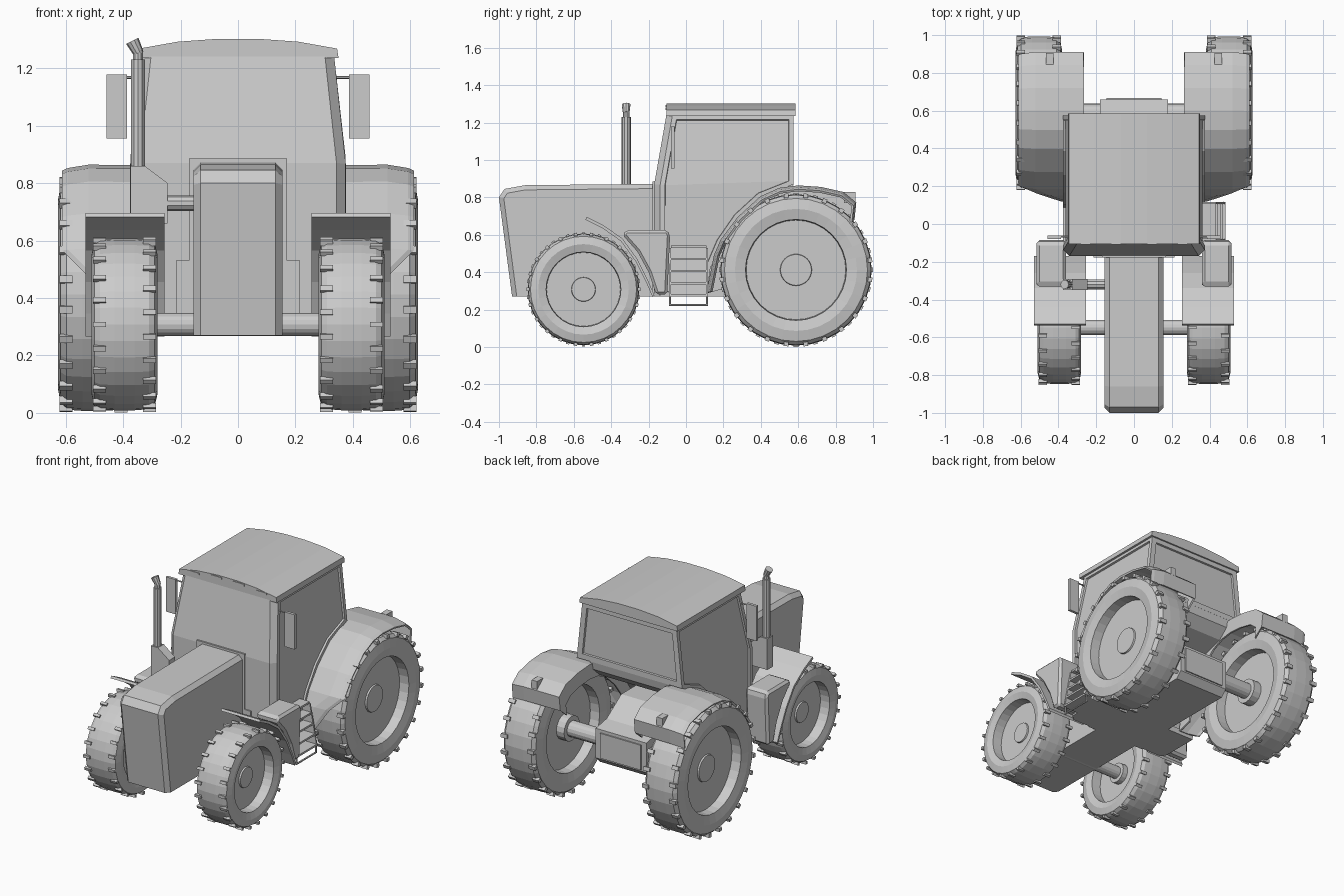
import bpy, bmesh, math
from mathutils import Vector, Matrix

if "Cube" in bpy.data.objects:
    bpy.data.objects.remove(bpy.data.objects["Cube"])


def finish(name, bm, mirror=False):
    bmesh.ops.recalc_face_normals(bm, faces=bm.faces[:])
    me = bpy.data.meshes.new(name)
    bm.to_mesh(me)
    bm.free()
    ob = bpy.data.objects.new(name, me)
    bpy.context.collection.objects.link(ob)
    if mirror:
        ob.modifiers.new("Mirror", 'MIRROR')
    return ob


def prism_bm(pts, a, b, axis='x'):
    # Extrude a 2D outline along x (outline in yz) or along y (outline in xz)
    bm = bmesh.new()
    at = (lambda t, p: (t, p[0], p[1])) if axis == 'x' else (lambda t, p: (p[0], t, p[1]))
    A = [bm.verts.new(at(a, p)) for p in pts]
    B = [bm.verts.new(at(b, p)) for p in pts]
    bm.faces.new(A)
    bm.faces.new(B[::-1])
    for i in range(len(pts)):
        j = (i + 1) % len(pts)
        bm.faces.new((A[i], A[j], B[j], B[i]))
    bmesh.ops.recalc_face_normals(bm, faces=bm.faces[:])
    return bm


def prism(name, pts, a, b, axis='x', mirror=False, bevel=0):
    ob = finish(name, prism_bm(pts, a, b, axis), mirror)
    if bevel:
        m = ob.modifiers.new("Bevel", 'BEVEL')
        m.width, m.segments = bevel, 1
    return ob


def box(name, x, y, z, mirror=False, bevel=0):
    return prism(name, [(y[0], z[0]), (y[1], z[0]), (y[1], z[1]), (y[0], z[1])],
                 x[0], x[1], 'x', mirror, bevel)


def rod(name, p, q, r, n=12, mirror=False, r2=None):
    p, q = Vector(p), Vector(q)
    d = q - p
    bm = bmesh.new()
    mat = Matrix.Translation((p + q) / 2) @ d.to_track_quat('Z', 'Y').to_matrix().to_4x4()
    bmesh.ops.create_cone(bm, cap_ends=True, segments=n, radius1=r, radius2=r2 or r,
                          depth=d.length, matrix=mat)
    return finish(name, bm, mirror)


def recess(bm, faces, frame):
    # Flat frame around a sunken pane
    bmesh.ops.inset_region(bm, faces=faces, thickness=frame, depth=0, use_even_offset=True)
    bm.normal_update()
    bmesh.ops.inset_region(bm, faces=faces, thickness=0.002, depth=-0.012, use_even_offset=True)
    bm.normal_update()


def wheel(name, xi, xo, R, rim, hub, cy, cz, lugs, n=32):
    w = xo - xi
    half = [(0.075, rim * 0.985), (0.012, rim), (0.0, rim + (R - rim) * 0.4),
            (0.010, R * 0.93), (0.03, R - 0.010), (w * 0.35, R - 0.006)]
    prof = [(xi + 0.075, hub)] + [(xi + d, r) for d, r in half]
    prof += [(xo - d, r) for d, r in reversed(half)]
    prof += [(xo - 0.075, hub), (xo - 0.065, hub * 0.97)]
    bm = bmesh.new()
    rings = []
    for x, r in prof:
        rings.append([bm.verts.new((x, cy + r * math.cos(2 * math.pi * k / n),
                                    cz + r * math.sin(2 * math.pi * k / n))) for k in range(n)])
    for A, B in zip(rings, rings[1:]):
        for k in range(n):
            bm.faces.new((A[k], A[(k + 1) % n], B[(k + 1) % n], B[k]))
    bm.faces.new(rings[0])
    bm.faces.new(rings[-1][::-1])
    # Tread lugs wrapped over both shoulders, staggered side to side
    for k in range(lugs):
        for side, x in ((0, xi + 0.028), (0.5, xo - 0.028)):
            a = 2 * math.pi * (k + side) / lugs
            mat = (Matrix.Translation((0, cy, cz)) @ Matrix.Rotation(a, 4, 'X')
                   @ Matrix.Translation((x, 0, R * 0.972))
                   @ Matrix.Diagonal((0.045, R * 0.06, R * 0.056, 1)))
            bmesh.ops.create_cube(bm, size=1, matrix=mat)
    finish(name, bm, True)


# Wheels and axles
wheel("rear_wheel", 0.38, 0.627, 0.411, 0.27, 0.085, 0.588, 0.412, 24)
wheel("front_wheel", 0.28, 0.51, 0.305, 0.20, 0.065, -0.548, 0.308, 22)
rod("front_axle", (-0.36, -0.548, 0.308), (0.36, -0.548, 0.308), 0.04, 16)
rod("front_hub", (0.32, -0.548, 0.308), (0.37, -0.548, 0.308), 0.065, 16, True)
rod("rear_axle", (-0.46, 0.588, 0.412), (0.46, 0.588, 0.412), 0.05, 16)
rod("rear_hub", (0.40, 0.588, 0.412), (0.46, 0.588, 0.412), 0.08, 16, True)

# Hood with chamfered top and front corners
hood = [(-0.93, 0.27), (-1.0, 0.80), (-0.97, 0.845), (-0.86, 0.865), (-0.15, 0.872), (-0.15, 0.27)]
bm = prism_bm(hood, -0.155, 0.155)
edges = []
for e in bm.edges:
    u, v = (x.co for x in e.verts)
    if abs(u.x - v.x) < 1e-4 and max(u.z, v.z) > 0.3 and min(u.y, v.y) < -0.5:
        edges.append(e)
bmesh.ops.bevel(bm, geom=edges, offset=0.025, segments=1, affect='EDGES')
finish("hood", bm)

# Cowl between hood and cab
box("cowl", (-0.17, 0.17), (-0.178, -0.15), (0.5, 0.885))
box("lower_cowl", (-0.215, 0.215), (-0.178, -0.1), (0.27, 0.53))

# Cab: side outline follows the rear wheel arch, upper part tapers inward
arch = [(0.11, 0.27), (0.13, 0.42), (0.19, 0.56), (0.28, 0.69), (0.40, 0.80)]
loop = [(-0.17, 0.27, 0.375)] + [(y, z, 0.375) for y, z in arch]
loop += [(0.575, 0.87, 0.375), (0.575, 1.24, 0.335), (-0.105, 1.24, 0.335), (-0.17, 0.87, 0.375)]
bm = bmesh.new()
L = [bm.verts.new((-w, y, z)) for y, z, w in loop]
R = [bm.verts.new((w, y, z)) for y, z, w in loop]
n = len(loop)
for S in (L, R):
    bm.faces.new(S[:7] + S[9:])
    bm.faces.new(S[6:])
for i in range(n):
    j = (i + 1) % n
    bm.faces.new((L[i], L[j], R[j], R[i]))
bmesh.ops.recalc_face_normals(bm, faces=bm.faces[:])
corner = [bm.edges.get((S[i], S[j])) for S in (L, R) for i, j in ((0, 9), (9, 8))]
bmesh.ops.bevel(bm, geom=corner, offset=0.032, segments=1, affect='EDGES')
bmesh.ops.recalc_face_normals(bm, faces=bm.faces[:])
bm.normal_update()
for s in (-1, 1):
    recess(bm, [f for f in bm.faces if f.normal.x * s > 0.93], 0.025)
recess(bm, [f for f in bm.faces if f.normal.y > 0.95 and f.calc_area() > 0.1], 0.035)
finish("cab", bm)
# Rear sill under the back window
prism("rear_sill", [(0.30, 0.70), (0.50, 0.76), (0.565, 0.82), (0.575, 0.872), (0.30, 0.872)],
      -0.28, 0.28)

# Roof
top = [(0.35, 1.235), (0.345, 1.268), (0.21, 1.292), (0.07, 1.302)]
roof = top + [(-x, z) for x, z in reversed(top)]
prism("roof", roof, -0.105, 0.585, 'y')
for i, x in enumerate((-0.24, -0.08, 0.08, 0.24)):
    z = 1.28 if abs(x) > 0.2 else 1.294
    box("roof_light_%d" % i, (x - 0.04, x + 0.04), (-0.109, -0.1), (z - 0.012, z))

# Rear chassis and drawbar housing
prism("rear_chassis", [(0.05, 0.27), (0.62, 0.27), (0.66, 0.31), (0.66, 0.50),
                       (0.55, 0.52), (0.40, 0.62), (0.2, 0.62)], -0.18, 0.18)
box("rear_cover", (-0.145, 0.145), (0.64, 0.668), (0.32, 0.48))

# Rear fenders: cross-section swept along the wheel arch
cy, cz = 0.588, 0.412
path = [(0.115, 0.29), (0.155, 0.49), (0.19, 0.57), (0.28, 0.69), (0.40, 0.80), (0.50, 0.845),
        (0.60, 0.858), (0.72, 0.850), (0.84, 0.823), (0.905, 0.77), (0.895, 0.68)]
bm = bmesh.new()
rows = []
for i, (y, z) in enumerate(path):
    out = (0.41, 0.53)[i] if i < 2 else 0.61
    row = []
    for x, k in ((0.27, 0.80), (0.27, 1.0), (out - 0.09, 1.0), (out - 0.02, 0.975), (out, 0.955)):
        row.append(bm.verts.new((x, cy + (y - cy) * k, cz + (z - cz) * k)))
    rows.append(row)
for A, B in zip(rows, rows[1:]):
    for k in range(4):
        bm.faces.new((A[k], A[k + 1], B[k + 1], B[k]))
rear_fender = finish("rear_fender", bm, True)
solid = rear_fender.modifiers.new("Solidify", 'SOLIDIFY')
solid.thickness = 0.012
solid.offset = 0
box("rear_light", (0.425, 0.465), (0.845, 0.905), (0.77, 0.828), True)

# Front fenders: thin curved plates
curve = [(-0.53, 0.695), (-0.44, 0.65), (-0.34, 0.58), (-0.26, 0.47), (-0.205, 0.36), (-0.17, 0.28)]
inner = [(y - 0.008, z - 0.014) for y, z in curve]
prism("front_fender", curve + inner[::-1], 0.255, 0.53, 'x', True)

# Side tool boxes behind the front fenders
prism("side_box", [(-0.34, 0.60), (-0.32, 0.625), (-0.10, 0.625), (-0.085, 0.60),
                   (-0.10, 0.28), (-0.16, 0.28), (-0.20, 0.40), (-0.26, 0.51)],
      0.36, 0.515, 'x', True, 0.015)

# Steps on the right side with a hanging loop below
prism("step_back", [(0.36, 0.27), (0.40, 0.27), (0.38, 0.53), (0.36, 0.53)], -0.08, 0.11, 'y')
for i in range(5):
    z = 0.27 + i * 0.065
    box("step_tread_%d" % i, (0.36, 0.485 - i * 0.013), (-0.08, 0.11), (z, z + 0.012))
for i, y in enumerate((-0.09, 0.107)):
    prism("step_side_%d" % i, [(0.36, 0.27), (0.485, 0.27), (0.435, 0.53), (0.36, 0.53)],
          y, y + 0.01, 'y')
    rod("step_loop_side_%d" % i, (0.475, y + 0.005, 0.29), (0.475, y + 0.005, 0.222), 0.006, 6)
rod("step_loop_bottom", (0.475, -0.09, 0.225), (0.475, 0.117, 0.225), 0.006, 6)

# Exhaust on the left side
ex, ey = -0.348, -0.32
prism("exhaust_base", [(-0.375, 0.66), (-0.245, 0.66), (-0.245, 0.80), (-0.325, 0.86),
                       (-0.375, 0.86)], ey - 0.03, ey + 0.03, 'y')
rod("exhaust_feed", (-0.26, ey, 0.73), (-0.14, ey, 0.73), 0.027, 10)
rod("exhaust_pipe", (ex, ey, 0.85), (ex, ey, 1.23), 0.025, 10)
rod("exhaust_neck", (ex, ey, 1.22), (ex, ey, 1.262), 0.018, 10)
rod("exhaust_tip", (ex + 0.003, ey, 1.25), (-0.368, ey, 1.295), 0.018, 10, False, 0.024)

# Mirrors
box("mirror", (0.387, 0.458), (-0.08, -0.062), (0.955, 1.178), True)
rod("mirror_arm", (0.32, -0.066, 1.168), (0.40, -0.066, 1.168), 0.005, 6, True)
